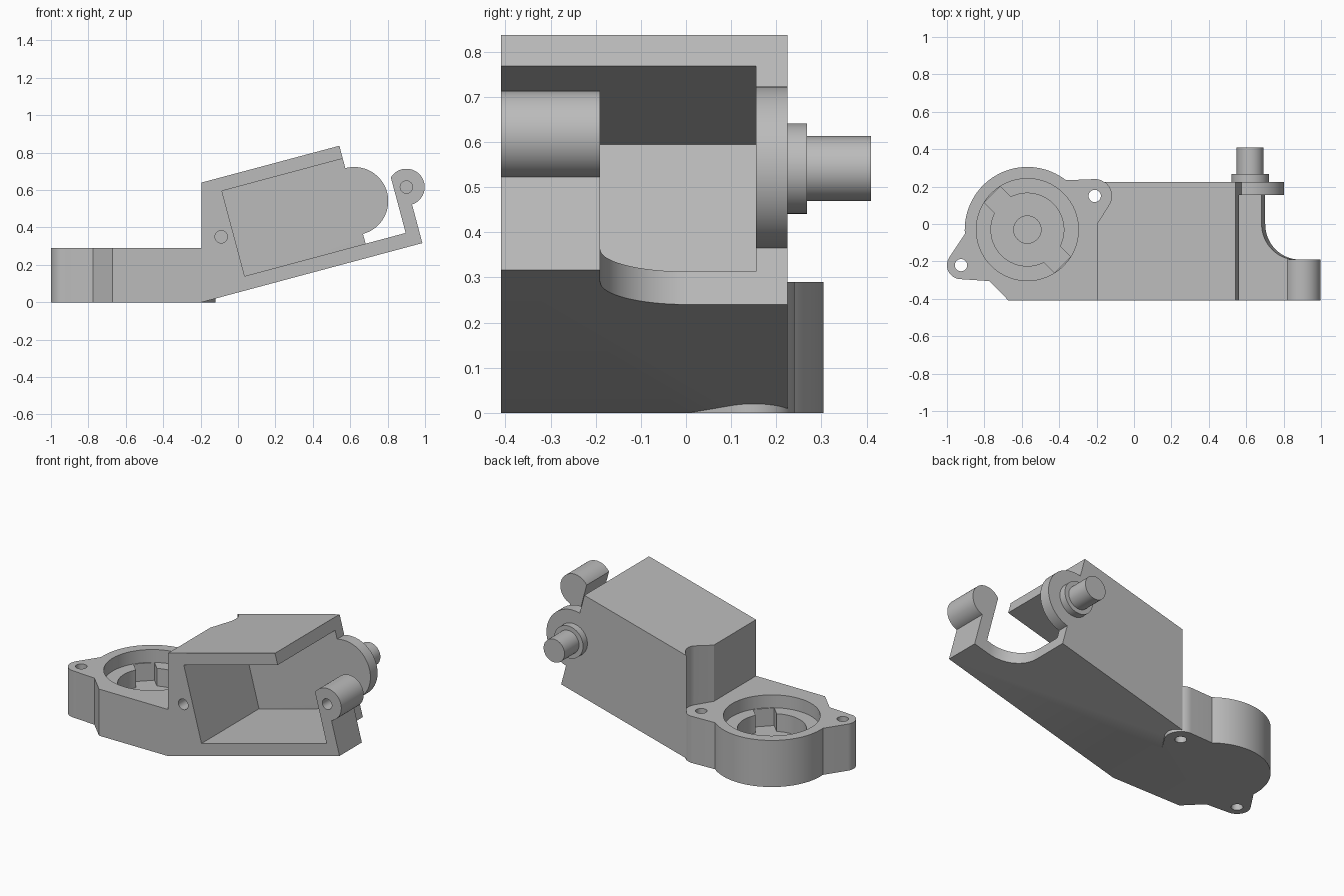
import bpy, bmesh, math
from mathutils import Vector

if "Cube" in bpy.data.objects:
    bpy.data.objects.remove(bpy.data.objects["Cube"], do_unlink=True)

grey = bpy.data.materials.new("plain_grey")
grey.use_nodes = True
COLOUR = (0.5, 0.5, 0.5, 1)
grey.diffuse_color = COLOUR
grey.node_tree.nodes["Principled BSDF"].inputs["Base Color"].default_value = COLOUR

TILT = math.radians(15)
C, S = math.cos(TILT), math.sin(TILT)


def tilted(u, v):
    """Point of the tilted housing frame, as (x, z)."""
    return (u * C - v * S, u * S + v * C)


def along_z(a, b, h):
    return (a, b, h)


def along_y(a, b, h):
    return (a, h, b)


def along_tilt(a, b, h):
    x, z = tilted(a, h)
    return (x, b, z)


def arc(cx, cy, r, start, end, n=24):
    angles = [math.radians(start + (end - start) * i / n) for i in range(n + 1)]
    return [(cx + r * math.cos(t), cy + r * math.sin(t)) for t in angles]


def circle(cx, cy, r, n=64):
    return arc(cx, cy, r, 0, 360, n)[:-1]


def prism(name, points, low, high, place):
    bm = bmesh.new()
    rings = [[bm.verts.new(Vector(place(a, b, h))) for a, b in points] for h in (low, high)]
    bm.faces.new(rings[0])
    bm.faces.new(rings[1])
    n = len(points)
    for i in range(n):
        j = (i + 1) % n
        bm.faces.new((rings[0][i], rings[0][j], rings[1][j], rings[1][i]))
    bmesh.ops.recalc_face_normals(bm, faces=bm.faces)
    mesh = bpy.data.meshes.new(name)
    bm.to_mesh(mesh)
    bm.free()
    mesh.materials.append(grey)
    obj = bpy.data.objects.new(name, mesh)
    bpy.context.collection.objects.link(obj)
    return obj


def combine(target, other, operation):
    mod = target.modifiers.new("combine", "BOOLEAN")
    mod.operation, mod.solver, mod.object = operation, "EXACT", other
    bpy.context.view_layer.objects.active = target
    bpy.ops.object.modifier_apply(modifier=mod.name)
    bpy.data.objects.remove(other, do_unlink=True)


def cut(target, points, low, high, place):
    combine(target, prism("cutter", points, low, high, place), "DIFFERENCE")


# Main levels of the tilted housing
FRONT, BACK, WALL = -0.41, 0.225, 0.155
LEFT, END, TIP = -0.195, 0.74, 1.034
UNDER, FLOOR, CEILING, ROOF = 0.0505, 0.126, 0.597, 0.668
MIDDLE = 0.362
LUG = (1.029, MIDDLE)

# Open tray with floor, roof and the hooked arm
tray = [(LEFT, 0), tilted(TIP, UNDER)]
tray += [tilted(*p) for p in arc(*LUG, 0.098, -87, 133, 40)]
tray += [tilted(*p) for p in ((0.962, FLOOR), (0.071, FLOOR), (0.071, CEILING),
                              (END, CEILING), (END, ROOF))]
tray += [(LEFT, 0.64)]
housing = prism("housing", tray, FRONT, WALL, along_y)

# Rounded clearance behind the arm
clearance = [(1.3, -0.19)] + arc(0.93, 0, 0.19, 270, 180) + [(END, 0.4), (1.3, 0.4)]
cut(housing, clearance, -0.1, 0.55, along_tilt)

# Blind screw holes in the front
for x, z in ((-0.09, 0.35), tilted(*LUG)):
    cut(housing, circle(x, z, 0.033, 32), FRONT - 0.1, FRONT + 0.14, along_y)

# Back wall with its round end
wall = [(LEFT, 0), tilted(END, UNDER)]
wall += [tilted(*p) for p in arc(END, MIDDLE, 0.182, -90, 90, 48)]
wall += [tilted(END, ROOF), (LEFT, 0.64)]
combine(housing, prism("back_wall", wall, WALL, BACK, along_y), "UNION")

# Clearance over the rear mounting ear
ear = [(LEFT, 0.005)] + arc(-0.21, 0.15, 0.09, -30, 90)
cut(housing, ear + [(-0.21, 0.4), (-0.4, 0.4), (-0.4, 0.005)], -0.3, 1, along_z)

# Base plate with round end and two ears
HUB = (-0.57, -0.03)
outline = [(-0.67, FRONT), (LEFT, FRONT)] + ear
outline += arc(*HUB, 0.335, 52, 184, 48)
outline += arc(-0.925, -0.22, 0.075, 148, 270)
outline += [(-0.775, -0.305)]
base = prism("base", outline, 0, 0.29, along_z)

# Stepped round recess, key slot and centre dimple
cut(base, circle(*HUB, 0.273), 0.21, 0.5, along_z)
cut(base, circle(*HUB, 0.195), 0.10, 0.5, along_z)
slot = []
for along, across in ((-1, -1), (1, -1), (1, 1), (-1, 1)):
    a, b = along * 0.265, across * 0.06
    slot.append((HUB[0] + (a + b) * math.sqrt(0.5), HUB[1] + (b - a) * math.sqrt(0.5)))
cut(base, slot, 0.10, 0.4, along_z)
cut(base, circle(*HUB, 0.073, 48), 0.06, 0.5, along_z)

# Through holes in the ears
for x, y in ((-0.925, -0.22), (-0.21, 0.15)):
    cut(base, circle(x, y, 0.033, 32), -0.1, 0.5, along_z)
combine(housing, base, "UNION")

# Stepped pivot on the back wall
pivot = tilted(END, MIDDLE)
collar = prism("pivot_collar", circle(*pivot, 0.1), BACK, 0.268, along_y)
pin = prism("pivot_pin", circle(*pivot, 0.072), 0.268, 0.41, along_y)

# One colour, smooth curves with sharp edges
bpy.ops.object.select_all(action="DESELECT")
for obj in (housing, collar, pin):
    obj.data.materials.clear()
    obj.data.materials.append(grey)
    obj.select_set(True)
bpy.context.view_layer.objects.active = housing
bpy.ops.object.shade_smooth_by_angle(angle=math.radians(20))
